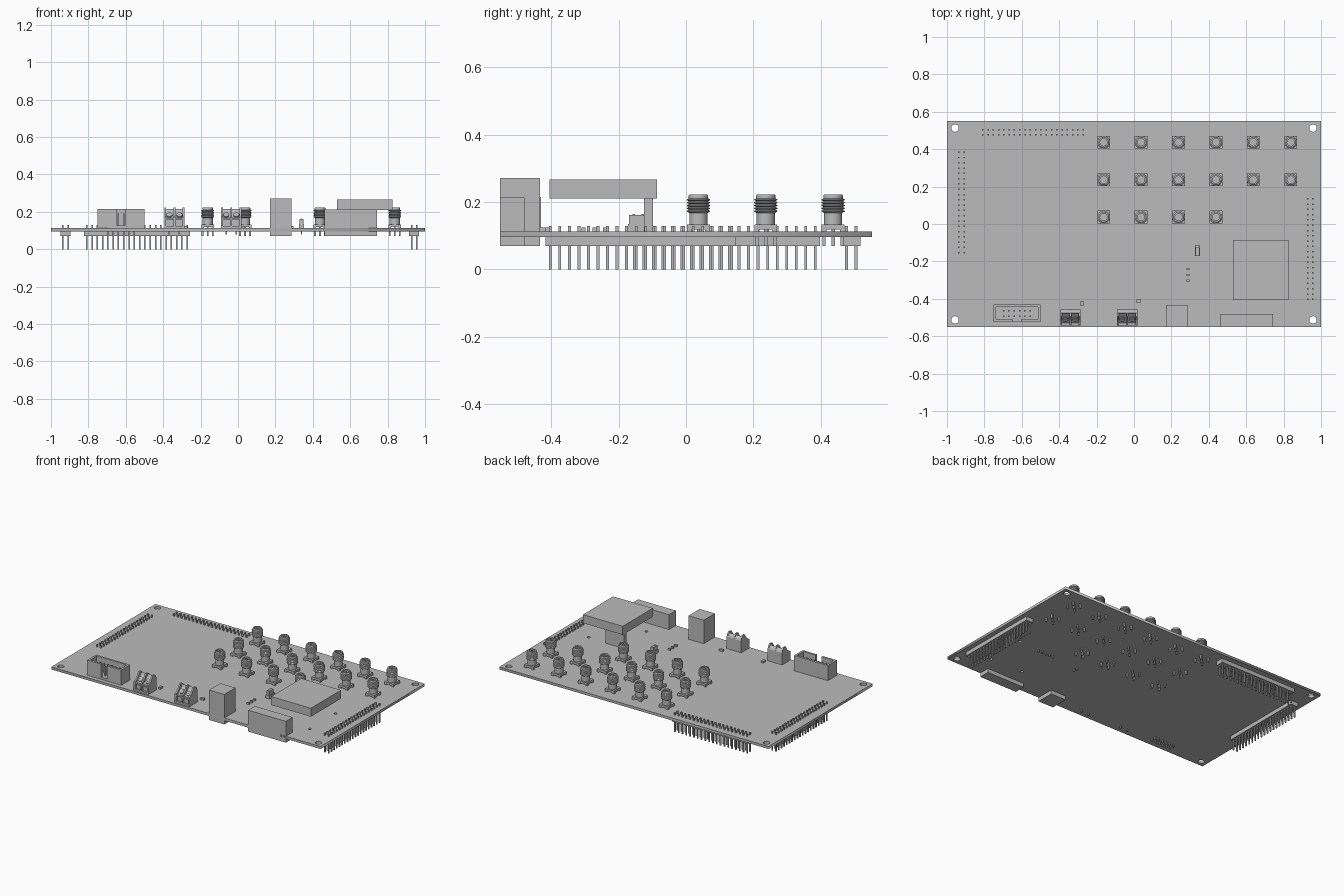
import bpy, bmesh, math
from mathutils import Matrix, Vector

cube = bpy.data.objects.get("Cube")
if cube:
    bpy.data.objects.remove(cube, do_unlink=True)

grey = bpy.data.materials.new("plain_grey")
grey.use_nodes = True
grey.diffuse_color = (0.5, 0.5, 0.5, 1)
grey.node_tree.nodes["Principled BSDF"].inputs["Base Color"].default_value = (0.5, 0.5, 0.5, 1)

TOP, BOTTOM = 0.113, 0.096   # faces of the circuit board
PITCH = 0.0283
HALF_Y = 0.552


def box(bm, x0, x1, y0, y1, z0, z1):
    m = Matrix.Translation(((x0 + x1) / 2, (y0 + y1) / 2, (z0 + z1) / 2))
    m = m @ Matrix.Diagonal((x1 - x0, y1 - y0, z1 - z0, 1))
    bmesh.ops.create_cube(bm, size=1, matrix=m)


def pin(bm, x, y, z0, z1, r=0.004):
    box(bm, x - r, x + r, y - r, y + r, z0, z1)


def lathe(bm, profile, steps=24):
    verts = [bm.verts.new((r, 0, z)) for r, z in profile]
    edges = [bm.edges.new(pair) for pair in zip(verts, verts[1:])]
    bmesh.ops.spin(bm, geom=verts + edges, cent=(0, 0, 0), axis=(0, 0, 1),
                   angle=math.tau, steps=steps)
    bmesh.ops.remove_doubles(bm, verts=bm.verts, dist=1e-5)


def extrude_x(bm, profile, x0, x1):
    face = bm.faces.new([bm.verts.new((x0, y, z)) for y, z in profile])
    out = bmesh.ops.extrude_face_region(bm, geom=[face])["geom"]
    bmesh.ops.translate(bm, vec=(x1 - x0, 0, 0),
                        verts=[v for v in out if isinstance(v, bmesh.types.BMVert)])


def place(name, mesh, loc=(0, 0, 0)):
    ob = bpy.data.objects.new(name, mesh)
    ob.location = loc
    bpy.context.collection.objects.link(ob)
    return ob


def finish(name, bm):
    bmesh.ops.recalc_face_normals(bm, faces=bm.faces)
    mesh = bpy.data.meshes.new(name)
    bm.to_mesh(mesh)
    bm.free()
    mesh.materials.append(grey)
    return mesh


def block(name, *size):
    bm = bmesh.new()
    box(bm, *size)
    return place(name, finish(name, bm))


# Circuit board: filled outline with round holes
curve = bpy.data.curves.new("circuit_board", 'CURVE')
curve.dimensions = '2D'
curve.fill_mode = 'BOTH'
curve.extrude = (TOP - BOTTOM) / 2


def outline(points):
    s = curve.splines.new('POLY')
    s.points.add(len(points) - 1)
    for p, (x, y) in zip(s.points, points):
        p.co = (x, y, 0, 1)
    s.use_cyclic_u = True


outline([(-1, -HALF_Y), (1, -HALF_Y), (1, HALF_Y), (-1, HALF_Y)])
holes = [(sx * 0.957, sy * 0.513, 0.02) for sx in (-1, 1) for sy in (-1, 1)]
holes += [(0.8, -0.11, 0.01), (0.8, -0.38, 0.01), (0.56, -0.38, 0.01)]
for hx, hy, r in holes:
    outline([(hx + r * math.cos(a * math.tau / 24), hy + r * math.sin(a * math.tau / 24))
             for a in range(24)])
curve.materials.append(grey)
board = place("circuit_board", curve, (0, 0, (TOP + BOTTOM) / 2))
bpy.context.view_layer.objects.active = board
board.select_set(True)
bpy.ops.object.convert(target='MESH')
board.select_set(False)


# Double-row pin headers hanging below the board
def pin_header(name, cx, cy, along_x):
    bm = bmesh.new()
    long, short = PITCH * 10, PITCH * 0.95
    hx, hy = (long, short) if along_x else (short, long)
    box(bm, cx - hx, cx + hx, cy - hy, cy + hy, 0.07, BOTTOM)
    for i in range(20):
        for row in (-0.5, 0.5):
            a, b = (i - 9.5) * PITCH, row * PITCH
            dx, dy = (a, b) if along_x else (b, a)
            pin(bm, cx + dx, cy + dy, 0, 0.129)
    place(name, finish(name, bm))


pin_header("back_pin_header", -0.54, 0.491, True)
pin_header("right_pin_header", -0.923, 0.115, False)
pin_header("left_pin_header", 0.942, -0.134, False)

# Threaded coaxial connectors, sharing one mesh
bm = bmesh.new()
profile = [(0, 0.02), (0.027, 0.02), (0.027, 0.054)]
for i in range(5):
    z = 0.056 + i * 0.0085
    profile += [(0.029, z), (0.0345, z + 0.003), (0.0345, z + 0.005), (0.029, z + 0.008)]
profile += [(0.029, 0.106), (0.027, 0.109), (0.019, 0.109), (0.019, 0.1),
            (0.006, 0.1), (0.006, 0.106), (0, 0.106)]
lathe(bm, profile)
box(bm, -0.034, 0.034, -0.034, 0.034, 0.006, 0.02)
for sx in (-1, 1):
    for sy in (-1, 1):
        cx, cy = sx * 0.027, sy * 0.027
        box(bm, cx - 0.007, cx + 0.007, cy - 0.007, cy + 0.007, 0, 0.008)
        pin(bm, cx, cy, -0.043, 0, 0.005)
pin(bm, 0, 0, -0.043, 0.01, 0.005)
coax = finish("coax_connector", bm)
for row, count in enumerate((4, 6, 6)):
    for col in range(count):
        ob = place("coax_connector", coax, (-0.162 + col * 0.2, 0.037 + row * 0.2, TOP))
        ob.select_set(True)
        bpy.context.view_layer.objects.active = ob
        if row == col == 0:
            bpy.ops.object.shade_smooth_by_angle(angle=math.radians(25))
        ob.select_set(False)

# Shrouded box header with a keying slot in its front wall
bm = bmesh.new()
x0, x1, y0, y1, top, wall = -0.752, -0.5, -0.525, -0.431, 0.215, 0.014
mid = (x0 + x1) / 2
box(bm, x0, x1, y0, y1, TOP, TOP + 0.014)
box(bm, x0, x1, y1 - wall, y1, TOP, top)
for a, b in ((x0, mid - 0.022), (mid + 0.022, x1)):
    box(bm, a, b, y0, y0 + wall, TOP, top)
for a in (x0, x1 - wall):
    box(bm, a, a + wall, y0 + wall, y1 - wall, TOP, top)
for i in range(6):
    for row in (-0.5, 0.5):
        pin(bm, mid + (i - 2.5) * PITCH, (y0 + y1) / 2 + row * PITCH, 0.075, 0.19)
place("box_header", finish("box_header", bm))

# Two-pole screw terminals: three ribs around sloped, screwed bays
bm = bmesh.new()
W = 0.054
rib = [(-0.543, 0), (-0.543, 0.06), (-0.515, 0.078), (-0.495, 0.109), (-0.475, 0.109),
       (-0.462, 0.098), (-0.457, 0.08), (-0.457, 0)]
bay = [(-0.53, 0), (-0.53, 0.045), (-0.482, 0.088), (-0.475, 0.102), (-0.462, 0.09),
       (-0.457, 0.08), (-0.457, 0)]
for a in (-W, -0.005, W - 0.01):
    extrude_x(bm, rib, a, a + 0.01)
extrude_x(bm, bay, -W + 0.005, W - 0.005)
box(bm, -W, W, -0.543, -0.53, 0, 0.012)
box(bm, -W, W, -0.543, -0.53, 0.045, 0.054)
slope = math.atan2(0.043, 0.048)
for sx in (-0.027, 0.027):
    m = Matrix.Translation((sx, -0.506, 0.068)) @ Matrix.Rotation(slope, 4, 'X')
    bmesh.ops.create_cone(bm, cap_ends=True, segments=16, radius1=0.016, radius2=0.016,
                          depth=0.014, matrix=m)
    slot = m @ Matrix.Translation((0, 0, 0.007)) @ Matrix.Diagonal((0.024, 0.004, 0.004, 1))
    bmesh.ops.create_cube(bm, size=1, matrix=slot)
    pin(bm, sx, -0.5, -0.035, 0.01)
terminal = finish("screw_terminal", bm)
for x in (-0.34, -0.036):
    place("screw_terminal", terminal, (x, 0, TOP))

# Edge sockets reaching past the front edge and below the board
block("tall_socket", 0.172, 0.285, -0.552, -0.434, 0.07, 0.271)
block("wide_socket", 0.462, 0.742, -0.552, -0.48, 0.07, 0.213)

# Raised module on its connector strip
block("raised_module", 0.53, 0.825, -0.405, -0.086, 0.21, 0.267)
bm = bmesh.new()
box(bm, 0.53, 0.665, -0.125, -0.098, TOP, 0.21)
for i in range(5):
    pin(bm, 0.54 + i * PITCH, -0.112, 0.08, TOP)
place("module_support", finish("module_support", bm))

# Jumper and small surface parts
bm = bmesh.new()
box(bm, 0.325, 0.354, -0.172, -0.112, TOP, 0.135)
box(bm, 0.329, 0.35, -0.17, -0.125, 0.135, 0.162)
for y in (-0.155, -0.128):
    pin(bm, 0.3395, y, 0.08, 0.164)
place("jumper", finish("jumper", bm))
for x, y, w, d in ((0.29, -0.24, 0.016, 0.012), (0.29, -0.272, 0.016, 0.012),
                   (0.29, -0.304, 0.016, 0.012), (-0.277, -0.425, 0.016, 0.026),
                   (0.025, -0.411, 0.027, 0.016)):
    block("chip_part", x - w / 2, x + w / 2, y - d / 2, y + d / 2, TOP, 0.125)
